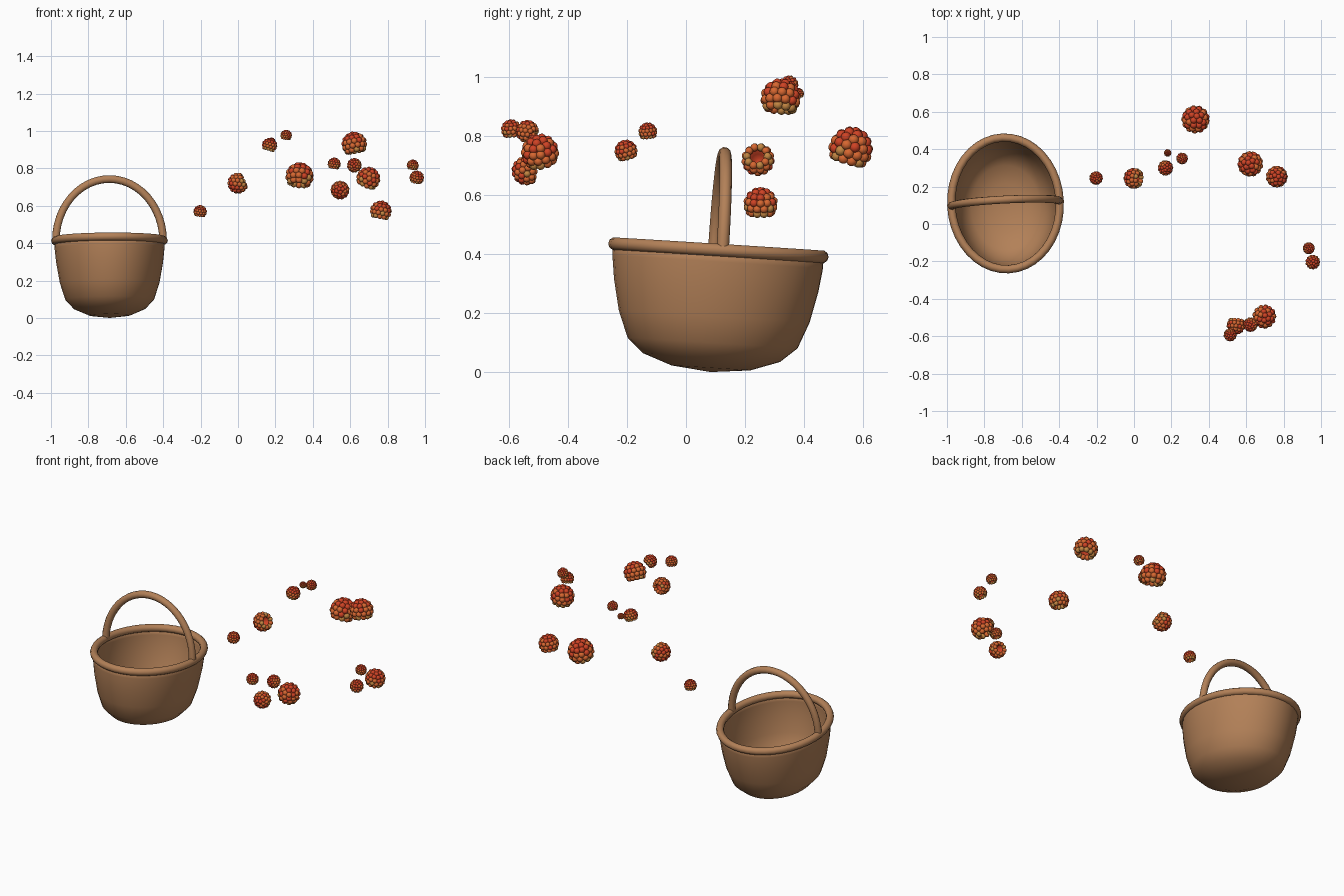
import bpy, bmesh, math, random
from mathutils import Matrix, Vector

random.seed(4)
cube = bpy.data.objects.get("Cube")
if cube:
    bpy.data.objects.remove(cube, do_unlink=True)


def material(name, rgb):
    m = bpy.data.materials.new(name)
    m.use_nodes = True
    m.diffuse_color = (*rgb, 1)
    m.node_tree.nodes["Principled BSDF"].inputs["Base Color"].default_value = (*rgb, 1)
    return m


WICKER = material("wicker brown", (0.45, 0.218, 0.097))
BERRY = [material("berry red", (0.62, 0.055, 0.018)),
         material("berry orange", (0.68, 0.135, 0.03)),
         material("berry ochre", (0.55, 0.24, 0.055))]


def finish(bm, name, mats, matrix):
    for f in bm.faces:
        f.smooth = True
    mesh = bpy.data.meshes.new(name)
    bm.to_mesh(mesh)
    bm.free()
    for m in mats:
        mesh.materials.append(m)
    ob = bpy.data.objects.new(name, mesh)
    ob.matrix_world = matrix
    bpy.context.collection.objects.link(ob)
    return ob


def bridge(bm, a, b):
    n = len(a)
    for i in range(n):
        bm.faces.new((a[i], a[(i + 1) % n], b[(i + 1) % n], b[i]))


# Basket: local origin at the rim centre, slightly tipped and turned
RX, RY, SIDES = 0.29, 0.353, 40
BASKET = (Matrix.Translation((-0.687, 0.11, 0.414))
          @ Matrix.Rotation(0.05, 4, 'Z') @ Matrix.Rotation(-0.063, 4, 'X'))


def oval(bm, scale, z):
    return [bm.verts.new((RX * scale * math.cos(t), RY * scale * math.sin(t), z))
            for t in (math.tau * i / SIDES for i in range(SIDES))]


def basket_body():
    bm = bmesh.new()
    profile = [(0.38, -0.4), (0.66, -0.365), (0.82, -0.315), (0.92, -0.225),
               (0.985, -0.12), (1.015, -0.04), (1.015, 0.0)]
    rings = [oval(bm, s, z) for s, z in profile]
    base = bm.verts.new((0, 0, -0.414))
    for i in range(SIDES):
        bm.faces.new((base, rings[0][(i + 1) % SIDES], rings[0][i]))
    for a, b in zip(rings, rings[1:]):
        bridge(bm, a, b)
    ob = finish(bm, "basket_body", [WICKER], BASKET)
    wall = ob.modifiers.new("wall", 'SOLIDIFY')
    wall.thickness = 0.012
    wall.offset = -1


def tube(name, points, radius, cyclic):
    curve = bpy.data.curves.new(name, 'CURVE')
    curve.dimensions = '3D'
    curve.bevel_depth = radius
    curve.bevel_resolution = 3
    curve.use_fill_caps = True
    s = curve.splines.new('POLY')
    s.points.add(len(points) - 1)
    for p, co in zip(s.points, points):
        p.co = (*co, 1)
    s.use_cyclic_u = cyclic
    s.use_smooth = True
    curve.materials.append(WICKER)
    ob = bpy.data.objects.new(name, curve)
    ob.matrix_world = BASKET
    bpy.context.collection.objects.link(ob)


basket_body()
tube("basket_rim", [(RX * math.cos(t), RY * math.sin(t), 0)
                    for t in (math.tau * i / SIDES for i in range(SIDES))], 0.022, True)
tube("basket_handle", [(0.287 * math.cos(t), 0, 0.33 * math.sin(t))
                       for t in (math.pi * i / 24 for i in range(25))], 0.021, False)


# Berries: domes of drupelets round a core with a hollow under the base
def berry(name, centre, r, tip):
    bm = bmesh.new()
    bmesh.ops.create_uvsphere(bm, u_segments=16, v_segments=12, radius=0.8 * r)
    floor = -0.5 * r
    for v in bm.verts:
        if v.co.z < floor:
            v.co.z = floor + 3 * (floor - v.co.z)
    for k in range(6):
        lat = math.radians(-36 + 25 * k)
        count = max(1, round(12.5 * math.cos(lat)))
        for i in range(count):
            lon = math.tau * (i + 0.5 * (k % 2)) / count
            out = Vector((math.cos(lat) * math.cos(lon),
                          math.cos(lat) * math.sin(lon), math.sin(lat)))
            made = bmesh.ops.create_icosphere(
                bm, subdivisions=2, radius=0.245 * r,
                matrix=Matrix.Translation(out * 0.78 * r))
            # Redder near the tip, more orange near the base
            ripe = k / 5 + random.uniform(-0.35, 0.35)
            tone = 0 if ripe > 0.5 else 1 if ripe > -0.08 else 2
            for f in {f for v in made["verts"] for f in v.link_faces}:
                f.material_index = tone
    turn = Vector(tip).to_track_quat('Z', 'Y').to_matrix().to_4x4()
    settle = Matrix.Translation((0, 0, -0.14 * r))
    finish(bm, name, BERRY, Matrix.Translation(centre) @ turn @ settle)


UP = (0.15, -0.1, 1)
berries = [
    ((-0.202, 0.245, 0.573), 0.036, UP),
    ((-0.007, 0.245, 0.718), 0.056, (-0.85, 0.1, -0.4)),
    ((0.17, 0.30, 0.928), 0.041, (0.3, 0, 1)),
    ((0.258, 0.35, 0.98), 0.031, UP),
    ((0.33, 0.562, 0.768), 0.075, (0.1, 0.3, 1)),
    ((0.515, -0.593, 0.828), 0.035, UP),
    ((0.545, -0.548, 0.685), 0.050, (-0.1, -1, 0.15)),
    ((0.62, 0.322, 0.938), 0.068, (-0.2, 0.1, 1)),
    ((0.62, -0.542, 0.82), 0.039, (-0.4, -0.7, 0.6)),
    ((0.70, -0.497, 0.753), 0.064, (0.4, -0.2, 0.9)),
    ((0.765, 0.253, 0.578), 0.058, (0.2, 0, 1)),
    ((0.935, -0.13, 0.82), 0.032, UP),
    ((0.957, -0.205, 0.755), 0.039, (0.2, -0.3, 1)),
    ((0.18, 0.38, 0.948), 0.020, UP),
]
for n, (centre, r, tip) in enumerate(berries, 1):
    berry(f"berry_{n}", centre, r, tip)
